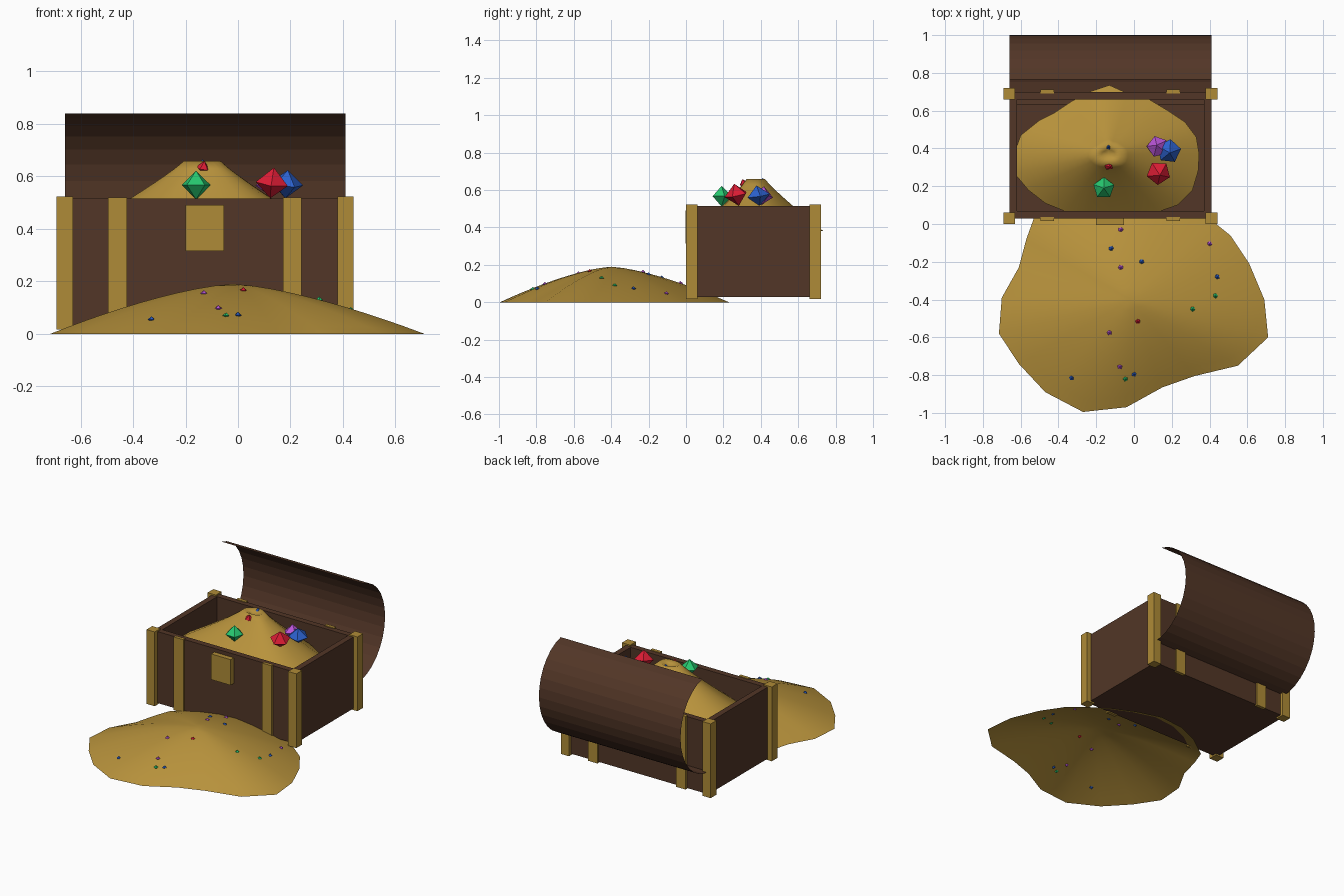
import bpy, bmesh, math
from mathutils import Vector

if "Cube" in bpy.data.objects:
    bpy.data.objects.remove(bpy.data.objects["Cube"])


def material(name, rgb):
    m = bpy.data.materials.new(name)
    m.diffuse_color = (*rgb, 1)
    m.use_nodes = True
    m.node_tree.nodes["Principled BSDF"].inputs["Base Color"].default_value = m.diffuse_color
    return m


WOOD = material("dark wood", (0.085, 0.037, 0.020))
BRASS = material("brass trim", (0.43, 0.26, 0.038))
GOLD = material("gold coins", (0.48, 0.29, 0.045))
RED = material("ruby red", (0.72, 0.012, 0.035))
GREEN = material("emerald green", (0.02, 0.58, 0.16))
BLUE = material("sapphire blue", (0.025, 0.12, 0.62))
PURPLE = material("amethyst purple", (0.48, 0.09, 0.68))


def make(name, verts, faces, mat, smooth=False):
    me = bpy.data.meshes.new(name)
    me.from_pydata(verts, [], faces)
    me.materials.append(mat)
    for p in me.polygons:
        p.use_smooth = smooth
    ob = bpy.data.objects.new(name, me)
    bpy.context.collection.objects.link(ob)
    return ob


def box(name, lo, hi, mat):
    v = [(x, y, z) for x in (lo[0], hi[0]) for y in (lo[1], hi[1]) for z in (lo[2], hi[2])]
    f = [(0, 1, 3, 2), (4, 6, 7, 5), (0, 4, 5, 1), (2, 3, 7, 6), (0, 2, 6, 4), (1, 5, 7, 3)]
    return make(name, v, f, mat)


# Chest body: bottom plate and four walls
X0, X1, Y0, Y1, ZB, ZT, T = -0.66, 0.41, 0.03, 0.70, 0.027, 0.515, 0.04
box("chest_bottom", (X0, Y0, ZB), (X1, Y1, ZB + T), WOOD)
box("front_wall", (X0, Y0, ZB), (X1, Y0 + T, ZT), WOOD)
box("back_wall", (X0, Y1 - T, ZB), (X1, Y1, ZT), WOOD)
box("left_wall", (X0, Y0 + T, ZB), (X0 + T, Y1 - T, ZT), WOOD)
box("right_wall", (X1 - T, Y0 + T, ZB), (X1, Y1 - T, ZT), WOOD)

# Corner posts
for sx, x in (("left", X0), ("right", X1)):
    for sy, y in (("front", Y0), ("back", Y1 - 0.01)):
        box(f"{sy}_{sx}_post", (x - 0.031, y - 0.031, 0.017), (x + 0.031, y + 0.031, 0.524), BRASS)

# Vertical straps front and back, and the lock plate
for sx, x in (("left", -0.46), ("right", 0.207)):
    box(f"front_{sx}_strap", (x - 0.036, 0.015, 0.02), (x + 0.036, 0.037, 0.52), BRASS)
    box(f"back_{sx}_strap", (x - 0.036, 0.69, 0.02), (x + 0.036, 0.712, 0.52), BRASS)
box("lock_plate", (-0.2, -0.004, 0.315), (-0.053, 0.034, 0.49), BRASS)

# Open lid: thin half barrel tipped back around the hinge line
N, TILT = 16, 0.2
verts, faces = [], []
for i in range(N + 1):
    t = math.pi * i / N
    u, v = 0.333 * math.cos(t), 0.30 * math.sin(t)
    y = 0.70 + u * math.sin(TILT) + v * math.cos(TILT)
    z = 0.513 + u * math.cos(TILT) - v * math.sin(TILT)
    verts += [(X0, y, z), (X1, y, z)]
    if i:
        faces.append((2 * i - 2, 2 * i, 2 * i + 1, 2 * i - 1))
make("lid", verts, faces, WOOD)


# Heaps: rings around a centre, shrunk from an uneven outline
def heap(name, centre, outline, profile, rings):
    n = len(outline)
    verts = [(centre[0], centre[1], profile(0))]
    faces = []
    for r in range(1, rings + 1):
        f = r / rings
        for x, y in outline:
            verts.append((centre[0] + (x - centre[0]) * f, centre[1] + (y - centre[1]) * f, profile(f)))
    for i in range(n):
        j = (i + 1) % n
        faces.append((0, 1 + i, 1 + j))
        for r in range(rings - 1):
            a, b = 1 + r * n, 1 + (r + 1) * n
            faces.append((a + i, b + i, b + j, a + j))
    return make(name, verts, faces, GOLD, True)


def ground_z(f):
    return 0.19 * (1 - f ** 1.45)


OUT = [(0.71, -0.6), (0.69, -0.4), (0.61, -0.21), (0.51, -0.06), (0.41, 0.02), (0.28, 0.11),
       (0.13, 0.18), (-0.04, 0.23), (-0.22, 0.21), (-0.38, 0.14), (-0.53, 0.03), (-0.57, -0.08),
       (-0.61, -0.23), (-0.7, -0.39), (-0.715, -0.58), (-0.61, -0.74), (-0.47, -0.89),
       (-0.27, -0.995), (-0.04, -0.97), (0.15, -0.865), (0.32, -0.805), (0.55, -0.75)]
heap("spilled_gold", (-0.02, -0.4), OUT, ground_z, 10)


def chest_z(f):
    return 0.63 + 0.03 * f / 0.14 if f < 0.14 else 0.66 - 0.28 * ((f - 0.14) / 0.86) ** 0.9


IN = [(0.345, 0.37), (0.33, 0.46), (0.27, 0.54), (0.18, 0.60), (0.08, 0.66), (-0.03, 0.69),
      (-0.13, 0.735), (-0.25, 0.695), (-0.33, 0.65), (-0.42, 0.59), (-0.50, 0.55), (-0.60, 0.47),
      (-0.635, 0.37), (-0.635, 0.27), (-0.56, 0.18), (-0.47, 0.11), (-0.36, 0.065),
      (-0.24, 0.05), (-0.13, 0.05), (0.0, 0.05), (0.13, 0.065), (0.23, 0.10), (0.31, 0.18), (0.34, 0.28)]
heap("chest_gold", (-0.135, 0.37), IN, chest_z, 14)


# Gems: five-sided double pyramids
def gem(name, loc, r, h, mat, turn=0.0, tilt=0.0):
    verts = [(r * math.cos(turn + i * math.tau / 5), r * math.sin(turn + i * math.tau / 5), 0) for i in range(5)]
    verts += [(0, 0, h), (0, 0, -h)]
    faces = []
    for i in range(5):
        j = (i + 1) % 5
        faces += [(i, j, 5), (j, i, 6)]
    ob = make(name, verts, faces, mat)
    ob.location = loc
    ob.rotation_euler = (tilt, tilt * 0.6, 0)


gem("green_gem", (-0.16, 0.19, 0.567), 0.058, 0.055, GREEN, 0.3)
gem("red_gem", (0.13, 0.27, 0.575), 0.065, 0.06, RED, 0.9, 0.2)
gem("blue_gem", (0.185, 0.385, 0.57), 0.065, 0.055, BLUE, 0.2, 0.15)
gem("purple_gem", (0.125, 0.41, 0.57), 0.058, 0.05, PURPLE, 0.6, -0.15)
gem("small_red_gem", (-0.133, 0.31, 0.632), 0.026, 0.028, RED, 0.5, 0.3)
gem("small_blue_gem", (-0.135, 0.41, 0.645), 0.018, 0.02, BLUE, 0.2)

# Tiny gems scattered over the spilled gold
TINY = [(PURPLE, -0.07, -0.03), (PURPLE, 0.40, -0.105), (PURPLE, -0.07, -0.23), (PURPLE, -0.13, -0.575),
        (PURPLE, -0.075, -0.755), (BLUE, -0.12, -0.13), (BLUE, 0.04, -0.2), (BLUE, 0.44, -0.28),
        (BLUE, -0.33, -0.815), (BLUE, 0.0, -0.795), (GREEN, 0.43, -0.38), (GREEN, 0.31, -0.45),
        (GREEN, -0.045, -0.82), (RED, 0.02, -0.515)]
pile = bpy.data.objects["spilled_gold"]
bpy.context.view_layer.update()
for i, (mat, x, y) in enumerate(TINY):
    hit, loc, _, _ = pile.ray_cast(Vector((x, y, 2)), Vector((0, 0, -1)))
    gem(f"tiny_gem_{i + 1}", (x, y, loc.z + 0.001 if hit else 0.1), 0.014, 0.012, mat, i)
